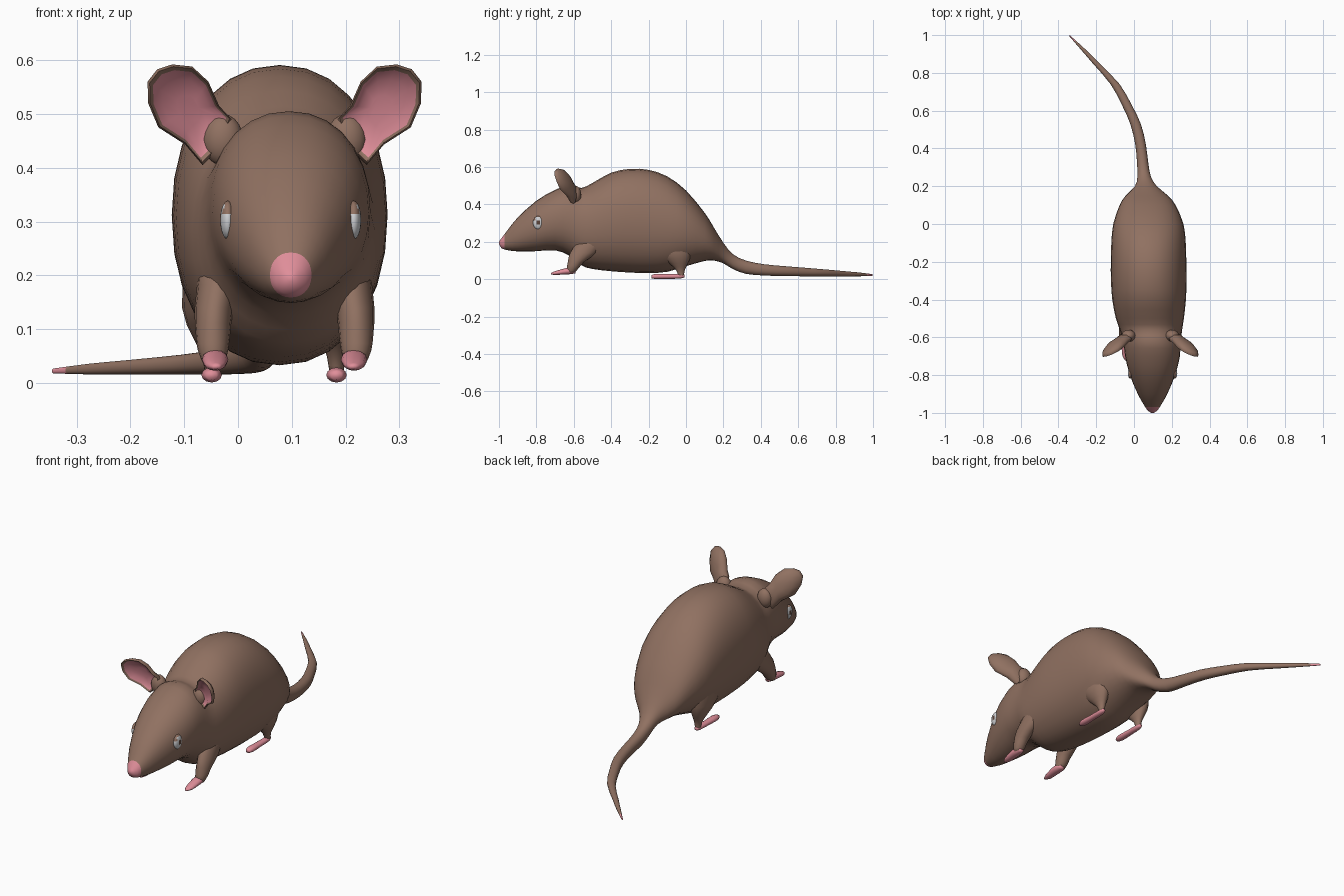
import bpy, bmesh, math
from mathutils import Vector

if "Cube" in bpy.data.objects:
    bpy.data.objects.remove(bpy.data.objects["Cube"])


def material(name, rgb):
    m = bpy.data.materials.new(name)
    m.diffuse_color = (*rgb, 1)
    m.use_nodes = True
    m.node_tree.nodes["Principled BSDF"].inputs["Base Color"].default_value = m.diffuse_color
    return m


FUR = material("brown_fur", (0.28, 0.165, 0.12))
PINK = material("pink_skin", (0.74, 0.27, 0.32))
WHITE = material("eye_grey", (0.62, 0.63, 0.65))
DARK = material("eye_brown", (0.10, 0.055, 0.04))
MID = 0.0865  # symmetry plane of ears and legs


def finish(bm, name, mats, smooth=50):
    bmesh.ops.recalc_face_normals(bm, faces=bm.faces)
    me = bpy.data.meshes.new(name)
    bm.to_mesh(me)
    bm.free()
    for m in mats:
        me.materials.append(m)
    ob = bpy.data.objects.new(name, me)
    bpy.context.collection.objects.link(ob)
    bpy.ops.object.select_all(action='DESELECT')
    ob.select_set(True)
    bpy.context.view_layer.objects.active = ob
    bpy.ops.object.shade_smooth_by_angle(angle=math.radians(smooth))
    return ob


def refine(rows, steps):
    """Catmull-Rom interpolation between stations."""
    out = []
    for i in range(len(rows) - 1):
        p0, p1, p2, p3 = (rows[max(0, min(len(rows) - 1, i + k))] for k in (-1, 0, 1, 2))
        for s in range(steps):
            t = s / steps
            out.append([0.5 * (2 * b + (c - a) * t + (2 * a - 5 * b + 4 * c - d) * t * t
                               + (3 * b - a - 3 * c + d) * t ** 3)
                        for a, b, c, d in zip(p0, p1, p2, p3)])
    return out + [list(rows[-1])]


def loft(rows, axis, n=16, steps=2, power=2.0):
    """Skin rings (x, y, z, rx, r2); rings face along 'y' or 'z'."""
    bm = bmesh.new()
    rings = []
    for x, y, z, rx, r2 in refine(rows, steps):
        ring = []
        for k in range(n):
            a = 2 * math.pi * k / n
            c, s = math.cos(a), math.sin(a)
            u = math.copysign(abs(c) ** (2 / power), c) * max(rx, 0.002)
            v = math.copysign(abs(s) ** (2 / power), s) * max(r2, 0.002)
            ring.append(bm.verts.new((x + u, y, z + v) if axis == 'y' else (x + u, y + v, z)))
        rings.append(ring)
    for a, b in zip(rings, rings[1:]):
        for k in range(n):
            bm.faces.new((a[k], a[(k + 1) % n], b[(k + 1) % n], b[k]))
    bm.faces.new(rings[0])
    bm.faces.new(rings[-1])
    return bm


def ellipsoid(name, center, radii, mats, rule=None, seg=16):
    bm = bmesh.new()
    bmesh.ops.create_uvsphere(bm, u_segments=seg, v_segments=10, radius=1)
    for f in bm.faces:
        if rule:
            f.material_index = rule(f.calc_center_median())
    for v in bm.verts:
        v.co = Vector(c + r * p for c, r, p in zip(center, radii, v.co))
    return finish(bm, name, mats)


# Head and body: y, top, bottom, half width, centre x
trunk = [
    (-1.0, 0.2, 0.188, 0.006, 0.098), (-0.985, 0.222, 0.165, 0.028, 0.098),
    (-0.95, 0.268, 0.155, 0.05, 0.098), (-0.9, 0.33, 0.149, 0.078, 0.098),
    (-0.8, 0.42, 0.15, 0.12, 0.098), (-0.7, 0.478, 0.155, 0.145, 0.098),
    (-0.62, 0.505, 0.125, 0.152, 0.095), (-0.56, 0.488, 0.075, 0.165, 0.09),
    (-0.5, 0.515, 0.055, 0.18, 0.084), (-0.4, 0.57, 0.043, 0.195, 0.08),
    (-0.3, 0.59, 0.036, 0.2, 0.078), (-0.2, 0.585, 0.033, 0.2, 0.077),
    (-0.1, 0.55, 0.04, 0.197, 0.077), (0.0, 0.475, 0.07, 0.186, 0.076),
    (0.1, 0.355, 0.098, 0.148, 0.072), (0.15, 0.275, 0.1, 0.112, 0.068),
    (0.2, 0.195, 0.085, 0.058, 0.063), (0.25, 0.135, 0.055, 0.036, 0.054)]
# Tail: y, top, bottom, half width, centre x
tail = [
    (0.32, 0.1, 0.029, 0.03, 0.046), (0.42, 0.08, 0.02, 0.028, 0.035),
    (0.53, 0.07, 0.017, 0.028, 0.008), (0.63, 0.062, 0.016, 0.026, -0.038),
    (0.74, 0.053, 0.016, 0.024, -0.1), (0.85, 0.043, 0.016, 0.018, -0.2),
    (0.93, 0.036, 0.016, 0.012, -0.275), (0.998, 0.027, 0.018, 0.004, -0.342)]
bm = loft([(cx, y, (t + b) / 2, w, (t - b) / 2) for y, t, b, w, cx in trunk + tail],
          'y', n=28, steps=2, power=2.15)
for f in bm.faces:
    y = f.calc_center_median().y
    f.material_index = 1 if y < -0.975 or y > 0.975 else 0
finish(bm, "body_and_tail", [FUR, PINK], 80)

# Ear outline (x, z) on the left side, from lower base round the tip to upper base
EAR = [(-0.066, 0.405), (-0.098, 0.443), (-0.148, 0.475), (-0.167, 0.52), (-0.168, 0.56),
       (-0.15, 0.583), (-0.122, 0.592), (-0.085, 0.588), (-0.055, 0.56), (-0.035, 0.515),
       (-0.012, 0.49), (-0.03, 0.44)]


def ear(name, side):
    bm = bmesh.new()
    cx, cz = -0.09, 0.51

    def ring(scale, push):
        out = []
        for x, z in EAR:
            x, z = cx + (x - cx) * scale, cz + (z - cz) * scale
            y = -0.6 + 0.45 * (x + 0.02) - 0.3 * (z - 0.45) + push
            out.append(bm.verts.new((MID + side * (MID - x), y, z)))
        return out

    # inner cup (pink), rim and rounded back (fur)
    rings = [ring(s, p) for s, p in ((0.3, 0.022), (0.65, 0.016), (0.87, 0.002), (0.95, -0.006),
                                     (1.0, 0.004), (0.97, 0.016), (0.7, 0.034), (0.3, 0.042))]
    n = len(EAR)
    for i, (a, b) in enumerate(zip(rings, rings[1:])):
        for k in range(n):
            f = bm.faces.new((a[k], a[(k + 1) % n], b[(k + 1) % n], b[k]))
            f.material_index = 1 if i < 2 else 0
    bm.faces.new(rings[0]).material_index = 1
    bm.faces.new(rings[-1])
    finish(bm, name, [FUR, PINK], 60)


for side, tag in ((-1, "left"), (1, "right")):
    # Ears with a fur root blending into the head
    ear(tag + "_ear", side)
    ellipsoid(tag + "_ear_root", (MID + side * 0.115, -0.592, 0.452), (0.038, 0.032, 0.048), [FUR])

    # Eyes: pale ball with a darker iris and fur lid
    ellipsoid(tag + "_eye", (0.098 + side * 0.117, -0.79, 0.303), (0.014, 0.028, 0.036), [WHITE, FUR, DARK],
              lambda p: 1 if p.z > 0.7 or (p.y < -0.5 and p.z > 0.2)
              else 2 if math.hypot(p.y, p.z) < 0.4 else 0, 20)

    # Front leg and paw
    fx = MID + side * 0.133
    leg = [(fx - side * 0.015, -0.49, 0.22, 0.04, 0.08), (fx - side * 0.002, -0.55, 0.14, 0.036, 0.07),
           (fx, -0.59, 0.09, 0.032, 0.042), (fx, -0.605, 0.06, 0.028, 0.032),
           (fx - side * 0.002, -0.615, 0.036, 0.02, 0.02)]
    finish(loft(leg, 'z'), tag + "_front_leg", [FUR], 80)
    px = fx - side * 0.004
    paw = [(px, -0.59, 0.042, 0.012, 0.01), (px, -0.62, 0.045, 0.024, 0.018),
           (px, -0.66, 0.04, 0.023, 0.015), (px, -0.7, 0.033, 0.018, 0.01),
           (px - side * 0.002, -0.722, 0.03, 0.006, 0.004)]
    finish(loft(paw, 'y', n=12), tag + "_front_paw", [PINK], 80)

    # Hind leg and foot
    hx = 0.067 + side * 0.116
    leg = [(hx - side * 0.01, -0.08, 0.24, 0.06, 0.12), (hx + side * 0.005, -0.06, 0.14, 0.05, 0.09),
           (hx + side * 0.003, -0.04, 0.085, 0.032, 0.05), (hx, -0.03, 0.05, 0.018, 0.024),
           (hx, -0.026, 0.018, 0.013, 0.015)]
    finish(loft(leg, 'z'), tag + "_hind_leg", [FUR], 80)
    foot = [(hx, -0.008, 0.018, 0.008, 0.007), (hx, -0.03, 0.016, 0.015, 0.012),
            (hx, -0.1, 0.015, 0.017, 0.013), (hx, -0.16, 0.015, 0.019, 0.014),
            (hx, -0.185, 0.014, 0.01, 0.008)]
    finish(loft(foot, 'y', n=12), tag + "_hind_foot", [PINK], 80)
